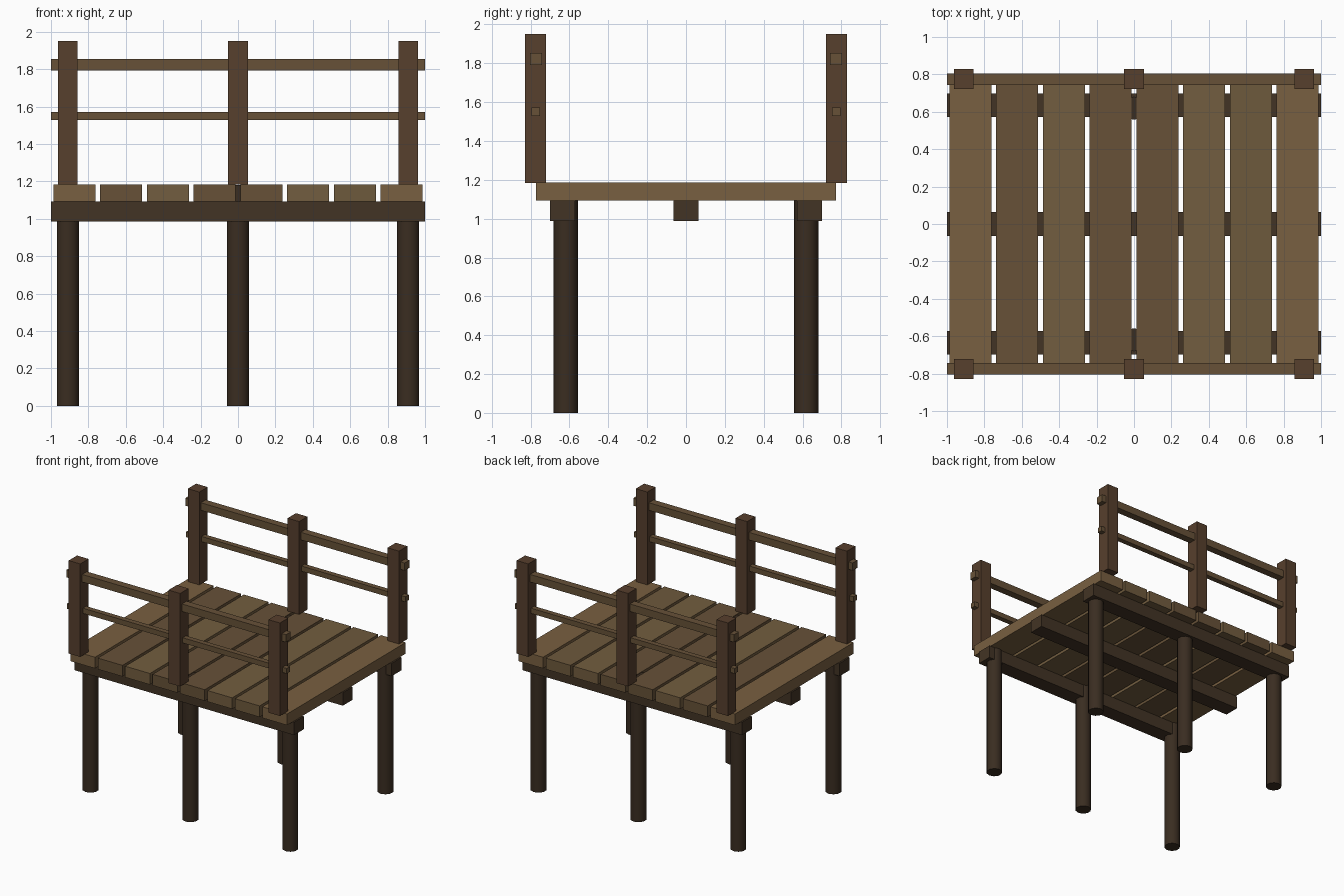
import bpy
import math

if "Cube" in bpy.data.objects:
    bpy.data.objects.remove(bpy.data.objects["Cube"])


def mat(name, rgb):
    m = bpy.data.materials.new(name)
    m.diffuse_color = (*rgb, 1)
    m.use_nodes = True
    m.node_tree.nodes["Principled BSDF"].inputs["Base Color"].default_value = m.diffuse_color
    return m


plank_mats = [mat("plank_light", (0.19, 0.115, 0.052)),
              mat("plank_dark", (0.135, 0.083, 0.039)),
              mat("plank_olive", (0.17, 0.11, 0.05)),
              mat("plank_mid", (0.155, 0.1, 0.045))]
post_mat = mat("post_wood", (0.095, 0.05, 0.026))
rail_mat = mat("rail_wood", (0.135, 0.083, 0.039))
beam_mat = mat("beam_wood", (0.055, 0.034, 0.018))
pile_mat = mat("pile_wood", (0.042, 0.026, 0.015))


def box(name, center, size, material):
    bpy.ops.mesh.primitive_cube_add(size=1, location=center)
    o = bpy.context.object
    o.name = name
    o.scale = size
    bpy.ops.object.transform_apply(location=False, rotation=False, scale=True)
    o.data.materials.append(material)
    return o


def pile(x, y):
    top = 1.18
    bpy.ops.mesh.primitive_cylinder_add(vertices=10, radius=0.062, depth=top,
                                        location=(x, y, top / 2))
    o = bpy.context.object
    o.name = "pile"
    o.data.materials.append(pile_mat)
    bpy.ops.object.shade_smooth_by_angle(angle=math.radians(40))


# deck planks with narrow gaps
for i, tone in enumerate((0, 1, 2, 1, 1, 2, 3, 0)):
    box("deck_plank", (-0.875 + 0.25 * i, 0, 1.139), (0.225, 1.544, 0.092),
        plank_mats[tone])

# beams running under the planks
for y in (-0.635, 0, 0.635):
    box("support_beam", (0, y, 1.04), (2.0, 0.128, 0.106), beam_mat)

# piles, railing posts and rails on both sides
for side in (-1, 1):
    for x in (-0.91, 0, 0.91):
        pile(x, side * 0.619)
        box("railing_post", (x, side * 0.775, 1.567), (0.105, 0.108, 0.766),
            post_mat)
    box("top_rail", (0, side * 0.773, 1.823), (2.0, 0.062, 0.062), rail_mat)
    box("lower_rail", (0, side * 0.773, 1.551), (2.0, 0.043, 0.043), rail_mat)
